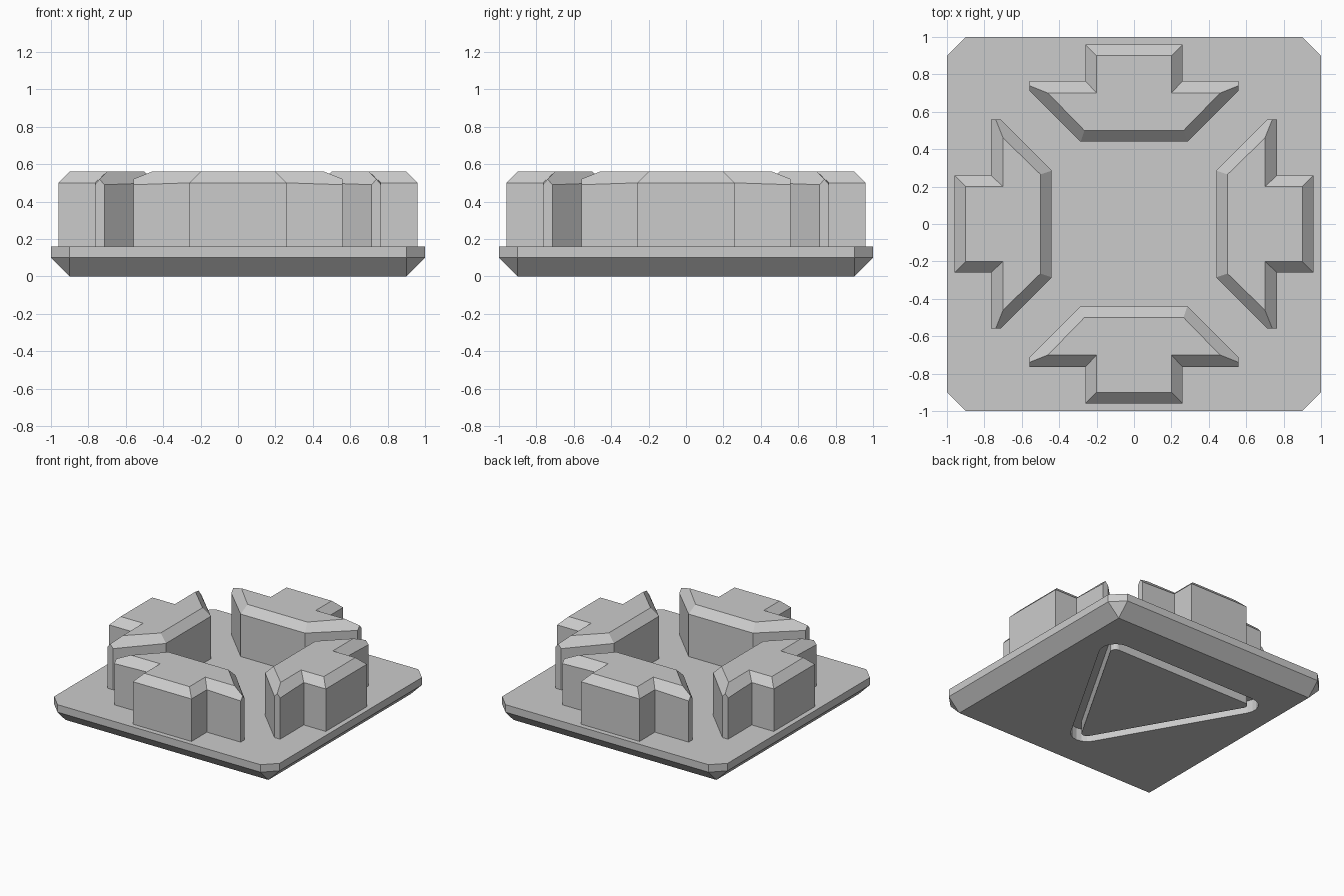
import bpy, bmesh, math

cube = bpy.data.objects.get("Cube")
if cube:
    bpy.data.objects.remove(cube)

grey = bpy.data.materials.new("plain_grey")
grey.use_nodes = True
colour = (0.6, 0.6, 0.6, 1)
grey.diffuse_color = colour
grey.node_tree.nodes["Principled BSDF"].inputs["Base Color"].default_value = colour


def make_object(name, bm):
    bmesh.ops.recalc_face_normals(bm, faces=bm.faces[:])
    mesh = bpy.data.meshes.new(name)
    bm.to_mesh(mesh)
    bm.free()
    mesh.materials.append(grey)
    obj = bpy.data.objects.new(name, mesh)
    bpy.context.collection.objects.link(obj)
    return obj


def add_ring(bm, points, z):
    return [bm.verts.new((x, y, z)) for x, y in points]


def bridge(bm, low, high):
    for i in range(len(low)):
        j = (i + 1) % len(low)
        bm.faces.new((low[i], low[j], high[j], high[i]))


# Base plate: square underside flaring to a rim with cut corners
RIM_Z, PLATE_Z, INNER = 0.1, 0.16, 0.9
bm = bmesh.new()
square = [(-INNER, -INNER), (INNER, -INNER), (INNER, INNER), (-INNER, INNER)]
rim = []
for i, (x, y) in enumerate(square):
    ends = [(x / INNER, y), (x, y / INNER)]
    rim += ends if i % 2 == 0 else ends[::-1]
foot = add_ring(bm, square, 0)
low = add_ring(bm, rim, RIM_Z)
high = add_ring(bm, rim, PLATE_Z)
bridge(bm, low, high)
bm.faces.new(foot)
bm.faces.new(high)
for i in range(4):
    j = (i + 1) % 4
    bm.faces.new((foot[i], low[2 * i], low[2 * i + 1]))
    bm.faces.new((foot[i], low[2 * i + 1], low[2 * j], foot[j]))
base = make_object("base_plate", bm)


# Rounded triangular groove in the underside
def rounded_triangle(radius, steps=6):
    points = []
    for k in range(3):
        middle = math.radians(30 + 120 * k)
        cx = 0.69 * math.cos(middle)
        cy = 0.16 + 0.69 * math.sin(middle)
        for s in range(steps + 1):
            a = middle + math.radians(120) * (s / steps - 0.5)
            points.append((cx + radius * math.cos(a), cy + radius * math.sin(a)))
    # Point the triangle towards the front
    return points


bm = bmesh.new()
loops = [add_ring(bm, rounded_triangle(r), z)
         for r, z in ((0.12, -0.1), (0.12, 0.1), (0.04, 0.1), (0.04, -0.1))]
for i in range(4):
    bridge(bm, loops[i], loops[(i + 1) % 4])
cutter = make_object("groove_cutter", bm)
cutter.hide_render = True
cut = base.modifiers.new("groove", "BOOLEAN")
cut.operation = "DIFFERENCE"
cut.solver = "EXACT"
cut.object = cutter
bpy.context.view_layer.objects.active = base
bpy.ops.object.modifier_apply(modifier=cut.name)
bpy.data.objects.remove(cutter)


# Arrow-shaped block: right half, completed with a mirror
def arrow_block(name, angle):
    bm = bmesh.new()
    edge = [(0, -0.96, 0.5), (0.26, -0.96, 0.5), (0.26, -0.765, 0.5),
            (0.56, -0.765, 0.49), (0.56, -0.715, 0.49),
            (0.285, -0.44, 0.5), (0, -0.44, 0.5)]
    top = [(0, -0.9), (0.2, -0.9), (0.2, -0.7), (0.46, -0.7), (0.265, -0.5), (0, -0.5)]
    bottom = add_ring(bm, [p[:2] for p in edge], 0.14)
    side = [bm.verts.new(p) for p in edge]
    cap = add_ring(bm, top, 0.56)
    tip = bm.verts.new((0.56, -0.74, 0.52))
    bm.faces.new(bottom)
    bm.faces.new(cap)
    for i in range(6):
        wall = [bottom[i], bottom[i + 1], side[i + 1], side[i]]
        if i == 3:
            wall.insert(3, tip)
        bm.faces.new(wall)
    # Sloped top edges, meeting in a small ridge at the tip
    for i in (0, 1, 4, 5):
        if i < 2:
            bm.faces.new((side[i], side[i + 1], cap[i + 1], cap[i]))
        elif i == 5:
            bm.faces.new((side[5], side[6], cap[5], cap[4]))
    bm.faces.new((side[2], side[3], tip, cap[3], cap[2]))
    bm.faces.new((side[4], side[5], cap[4], cap[3], tip))
    obj = make_object(name, bm)
    mirror = obj.modifiers.new("mirror", "MIRROR")
    mirror.use_clip = True
    obj.rotation_euler.z = angle


for i, place in enumerate(("front", "left", "back", "right")):
    arrow_block(place + "_arrow_block", i * math.pi / 2)
